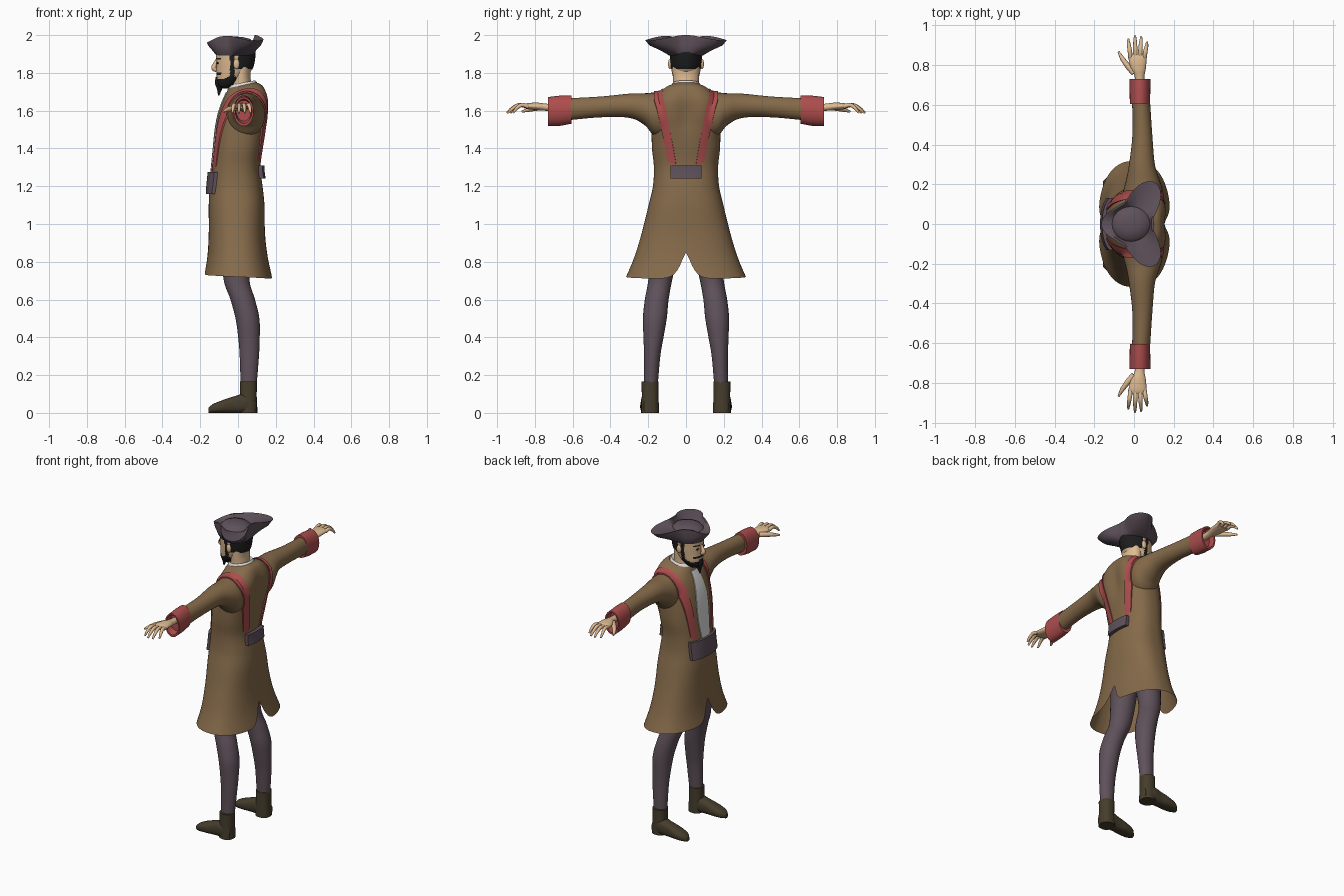
import bpy, bmesh, math
from math import sin, cos, pi, exp, radians
from mathutils import Vector as V, Matrix
from mathutils.bvhtree import BVHTree

if "Cube" in bpy.data.objects:
    bpy.data.objects.remove(bpy.data.objects["Cube"])


def mat(name, r, g, b):
    m = bpy.data.materials.new(name)
    m.diffuse_color = (r, g, b, 1)
    m.use_nodes = True
    m.node_tree.nodes["Principled BSDF"].inputs["Base Color"].default_value = m.diffuse_color
    return m


BROWN = mat("brown cloth", .235, .145, .068)
RED = mat("red trim", .42, .075, .075)
PURPLE = mat("dusky purple", .115, .083, .103)
BOOT = mat("dark leather", .06, .047, .025)
SKIN = mat("skin", .74, .5, .29)
WHITE = mat("white linen", .75, .75, .75)
BLACK = mat("black hair", .012, .012, .013)


def spline(rows, k=6):
    """Catmull-Rom through rows of numbers"""
    out, n = [], len(rows)
    for i in range(n - 1):
        p = [rows[max(0, min(n - 1, i + j))] for j in (-1, 0, 1, 2)]
        for q in range(k):
            t = q / k
            out.append(tuple(.5 * (2 * b + (c - a) * t + (2 * a - 5 * b + 4 * c - d) * t * t
                             + (3 * b - a - 3 * c + d) * t ** 3) for a, b, c, d in zip(*p)))
    return out + [tuple(rows[-1])]


def pw(v, p):
    return math.copysign(abs(v) ** (2 / p), v)


def ring(c, a, b, n=24, p=2):
    c, a, b = V(c), V(a), V(b)
    return [c + a * pw(cos(2 * pi * i / n), p) + b * pw(sin(2 * pi * i / n), p) for i in range(n)]


def loft(bm, rings, caps=True):
    vs = [[bm.verts.new(p) for p in r] for r in rings]
    n = len(vs[0])
    for A, B in zip(vs, vs[1:]):
        for i in range(n):
            bm.faces.new((A[i], A[(i + 1) % n], B[(i + 1) % n], B[i]))
    if caps:
        bm.faces.new(vs[0])
        bm.faces.new(vs[-1])


def tube(bm, pts, n=10, k=4):
    """Round tube through (x, y, z, radius) rows"""
    s = spline(pts, k)
    rings = []
    for i, q in enumerate(s):
        d = (V(s[min(i + 1, len(s) - 1)][:3]) - V(s[max(i - 1, 0)][:3])).normalized()
        a = d.orthogonal().normalized() if i == 0 else (a - d * a.dot(d)).normalized()
        rings.append(ring(q[:3], a * q[3], d.cross(a) * q[3], n))
    loft(bm, rings)


def ball(bm, c, r):
    bmesh.ops.create_uvsphere(bm, u_segments=16, v_segments=10, radius=1,
                              matrix=Matrix.Translation(c) @ Matrix.Diagonal((*r, 1)))


def finish(name, bm, mats, mirror=False, rule=None, angle=45):
    bmesh.ops.recalc_face_normals(bm, faces=bm.faces)
    if rule:
        for f in bm.faces:
            f.material_index = rule(f.calc_center_median())
    me = bpy.data.meshes.new(name)
    bm.to_mesh(me)
    me.shade_smooth()
    me.set_sharp_from_angle(angle=radians(angle))
    for m in mats:
        me.materials.append(m)
    ob = bpy.data.objects.new(name, me)
    bpy.context.collection.objects.link(ob)
    if mirror:
        md = ob.modifiers.new("mirror", 'MIRROR')
        md.use_axis = (False, True, False)
        md.use_mirror_merge = False
    return ob


# Coat body: z, front x, back x, half width, tilt of the ring
BODY = spline([(1.735, -.05, .10, .075, .2), (1.705, -.065, .138, .125, .2), (1.65, -.085, .167, .172, .08),
               (1.58, -.105, .167, .182, 0), (1.5, -.12, .15, .182, 0), (1.4, -.13, .13, .18, 0),
               (1.3, -.14, .118, .17, 0), (1.2, -.15, .13, .175, 0), (1.1, -.155, .14, .198, 0),
               (.95, -.155, .143, .235, 0), (.82, -.163, .158, .275, 0), (.71, -.185, .185, .322, 0)])


def section(z):
    for a, b in zip(BODY, BODY[1:]):
        if z >= b[0]:
            t = min(1, max(0, (a[0] - z) / (a[0] - b[0])))
            return [u + (w - u) * t for u, w in zip(a, b)]
    return BODY[-1]


coat = bmesh.new()
rings = []
for row in BODY:
    r = []
    for i in range(180):
        c, s = cos(2 * pi * i / 180), sin(2 * pi * i / 180)
        # hem rises into a slit at the front and at the back
        hem = .72 - .01 * c + .14 * exp(-(abs(.32 * pw(s, 2.4)) / .045) ** 1.5)
        z = row[0] if row[0] > 1 else 1 - (1 - row[0]) * (1 - hem) / .29
        _, xf, xb, ry, tilt = section(z)
        x, y = (xf + xb) / 2 + (xb - xf) / 2 * pw(c, 2.4), ry * pw(s, 2.4)
        if c > 0:  # spine hollow
            x -= .022 * exp(-(y / .06) ** 2) * exp(-((z - 1.58) / .1) ** 2)
        r.append(V((x, y, z + tilt * (x - .025))))
    rings.append(r)
loft(coat, rings, False)
finish("coat_body", coat, [BROWN])


def along_y(rows, n=28, k=6):
    return [ring((cx, y, cz), (rx, 0, 0), (0, 0, rz), n) for y, cx, rx, cz, rz in spline(rows, k)]


# Sleeves
SLEEVE = along_y([(.10, .04, .10, 1.575, .125), (.17, .045, .098, 1.583, .113), (.22, .045, .085, 1.608, .084),
                  (.30, .04, .065, 1.626, .064), (.45, .042, .05, 1.62, .055), (.63, .035, .045, 1.607, .058)])
bm = bmesh.new()
loft(bm, SLEEVE)
finish("sleeve", bm, [BROWN], True)
loft(coat, SLEEVE)
surface = BVHTree.FromBMesh(coat)

# Turned-back cuffs
bm = bmesh.new()
loft(bm, along_y([(.605, .03, .04, 1.607, .06), (.605, .03, .051, 1.606, .075), (.665, .03, .052, 1.6, .08),
                  (.73, .03, .053, 1.595, .077), (.73, .03, .044, 1.597, .065), (.69, .03, .04, 1.6, .055)], k=1))
finish("cuff", bm, [RED], True)

# Hands
bm = bmesh.new()
loft(bm, along_y([(.66, .03, .022, 1.612, .019), (.74, .028, .024, 1.618, .019), (.78, .022, .037, 1.622, .02),
                  (.83, .018, .045, 1.624, .017), (.855, .018, .04, 1.624, .011)], 20, 4))
for x, tip, spread in ((-.017, .93, -.012), (.007, .948, -.002), (.03, .942, .006), (.052, .915, .014)):
    ln = tip - .84
    tube(bm, [(x, .835, 1.622, .012), (x + spread * .4, .84 + ln * .4, 1.63, .011),
              (x + spread * .8, .84 + ln * .75, 1.612, .009), (x + spread, tip, 1.588, .005)])
tube(bm, [(.0, .76, 1.617, .016), (-.035, .80, 1.612, .014), (-.06, .835, 1.604, .011), (-.078, .868, 1.595, .005)])
finish("hand", bm, [SKIN], True)


def drape(name, m, rows, off, mirror=False, n=9):
    """Band lying on the coat; rows are (centre, outward direction, y from, y to)"""
    bm, rings = bmesh.new(), []
    for c, d, y0, y1 in rows:
        d = V((d[0], 0, d[1])).normalized()
        hits = []
        for i in range(n):
            o = V((c[0], y0 + (y1 - y0) * i / (n - 1), c[1]))
            h = surface.ray_cast(o + d, -d)[0]
            if h:
                hits.append(h)
        if len(hits) == n:
            rings.append([h + d * off for h in hits] + [h - d * .008 for h in reversed(hits)])
    loft(bm, rings)
    finish(name, bm, [m], mirror, angle=35)


# Shoulder straps, running from the front plate over the shoulder to the back plate
rows = []
for i in range(71):
    a = radians(-145 + 297 * i / 70)
    d = V((sin(a), 0, cos(a)))
    h = surface.ray_cast(V((.02, .12, 1.5)) + d, -d)[0]
    t = min(1, max(0, (h.z - 1.28) / .4))
    y = (.09 if a < 0 else .06) * (1 - t) + .147 * t
    rows.append(((.02, 1.5), (d.x, d.z), y - .023, y + .023))
drape("shoulder_strap", RED, rows, .008, True, 5)

# Belt plates and shirt front
drape("front_belt_plate", PURPLE, [((0, 1.16 + .115 * i / 4), (-1, 0), -.13, .13) for i in range(5)], .018, n=15)
drape("back_belt_plate", PURPLE, [((0, 1.24 + .07 * i / 4), (1, 0), -.083, .083) for i in range(5)], .022, n=11)
rows = []
for i in range(25):
    t = i / 24
    w = .036 + .022 * sin(pi * min(1, t * 1.1))
    rows.append(((.0, 1.26 + .435 * t), (-1, 0), -w, w))
drape("shirt_front", WHITE, rows, .004)

# Shirt collar
bm = bmesh.new()
loft(bm, [ring((.023, 0, z), (r, 0, .2 * r), (0, r, 0), 32) for z, r in
          ((1.715, .08), (1.738, .076), (1.747, .068), (1.735, .055))])
finish("shirt_collar", bm, [WHITE])


def along_z(rows, n=48, k=6, p=2):
    return [ring(((a + b) / 2, 0, z), ((b - a) / 2, 0, 0), (0, r, 0), n, p) for z, a, b, r in spline(rows, k)]


# Head, with hair and beard as coloured faces
def head_colour(c):
    if c.x > .0 and c.z > 1.822:
        return 1
    if abs(c.x + .03) < .013 and 1.77 < c.z < 1.9:        # sideburn
        return 1
    if c.z < 1.79 - .5 * abs(c.x + .03) and c.x < -.01 and c.z > 1.70 and abs(c.y) > .025:
        return 1
    if c.x < -.06 and c.z < 1.765:                        # chin
        return 1
    if c.x < -.088 and 1.788 < c.z < 1.802:               # moustache
        return 1
    if c.x < -.08 and .015 < abs(c.y) < .055 and 1.868 < c.z < 1.878:  # brows
        return 1
    return 0


bm = bmesh.new()
loft(bm, along_z([(1.718, -.09, -.04, .025), (1.735, -.108, -.01, .047), (1.77, -.112, .03, .066),
                  (1.82, -.114, .076, .078), (1.87, -.116, .09, .084), (1.92, -.115, .092, .085),
                  (1.95, -.09, .07, .065)], 96, 12))
finish("head", bm, [SKIN, BLACK], rule=head_colour)
bm = bmesh.new()
loft(bm, along_z([(1.66, -.04, .075, .072), (1.74, -.035, .07, .068), (1.79, -.03, .066, .07), (1.84, -.03, .07, .072)]))
finish("neck", bm, [SKIN])
bm = bmesh.new()
tube(bm, [(-.108, 0, 1.872, .009), (-.121, 0, 1.848, .011), (-.128, 0, 1.825, .014), (-.112, 0, 1.813, .01)])
finish("nose", bm, [SKIN])
bm = bmesh.new()
ball(bm, (-.008, .085, 1.847), (.017, .01, .027))
finish("ear", bm, [SKIN], True)
bm = bmesh.new()
tube(bm, [(-.095, 0, 1.775, .024), (-.098, 0, 1.745, .024), (-.098, 0, 1.715, .014), (-.103, 0, 1.68, .003)])
finish("beard_tuft", bm, [BLACK])
bm = bmesh.new()
ball(bm, (-.108, .032, 1.852), (.006, .012, .006))
finish("eye", bm, [BLACK], True)


# Three-cornered hat
def hat_ring(kind, n=96):
    pts = []
    for i in range(n):
        a = 2 * pi * i / n                       # 0 is the front corner
        w = ((1 + cos(3 * a)) / 2) ** 1.6
        base = 1 / math.hypot(cos(a) / .1, sin(a) / .092)
        brim = .113 + w * (.037 if cos(a) > .5 else .128)
        top = 2.0 - .03 * w - .01 * max(0, cos(a))
        r, z = {0: (base, 1.893), 1: (base + .35 * (brim - base) + .004, 1.912 + .008 * w),
                2: (base + .8 * (brim - base) + .003, 1.945), 3: (brim, top),
                4: (brim - .01, top), 5: (base * .95, 1.963), 6: (base * .8, 1.98),
                7: (base * .4, 1.99), 8: (base * .05, 1.992)}[kind]
        pts.append(V((-.015 - r * cos(a), r * sin(a), z)))
    return pts


bm = bmesh.new()
loft(bm, [hat_ring(i) for i in range(9)])
finish("hat", bm, [PURPLE])

# Legs: z, centre x, half depth, centre y, half width
bm = bmesh.new()
loft(bm, [ring((cx, cy, z), (rx, 0, 0), (0, ry, 0), 28) for z, cx, rx, cy, ry in spline([
    (1.0, -.01, .085, .1, .085), (.85, -.012, .078, .115, .075), (.7, -.007, .068, .137, .063),
    (.6, .025, .065, .155, .063), (.5, .05, .063, .165, .063), (.4, .058, .057, .172, .053),
    (.3, .06, .051, .179, .043), (.14, .056, .042, .186, .036)])])
finish("leg", bm, [PURPLE], True)

# Boots
bm = bmesh.new()
loft(bm, [ring((.055, .19, z), (r, 0, 0), (0, r, 0), 28, 2.3) for z, r in
          ((.165, .036), (.165, .045), (.09, .044), (.03, .047), (0, .047))])
loft(bm, [ring((x, .195 + (.05 - x) * .03, h / 2), (0, w, 0), (0, 0, h / 2), 24, 2.6) for x, w, h in spline([
    (.095, .03, .07), (.04, .044, .1), (-.02, .041, .088), (-.08, .044, .068), (-.13, .036, .048), (-.156, .014, .028)])])
finish("boot", bm, [BOOT], True)
